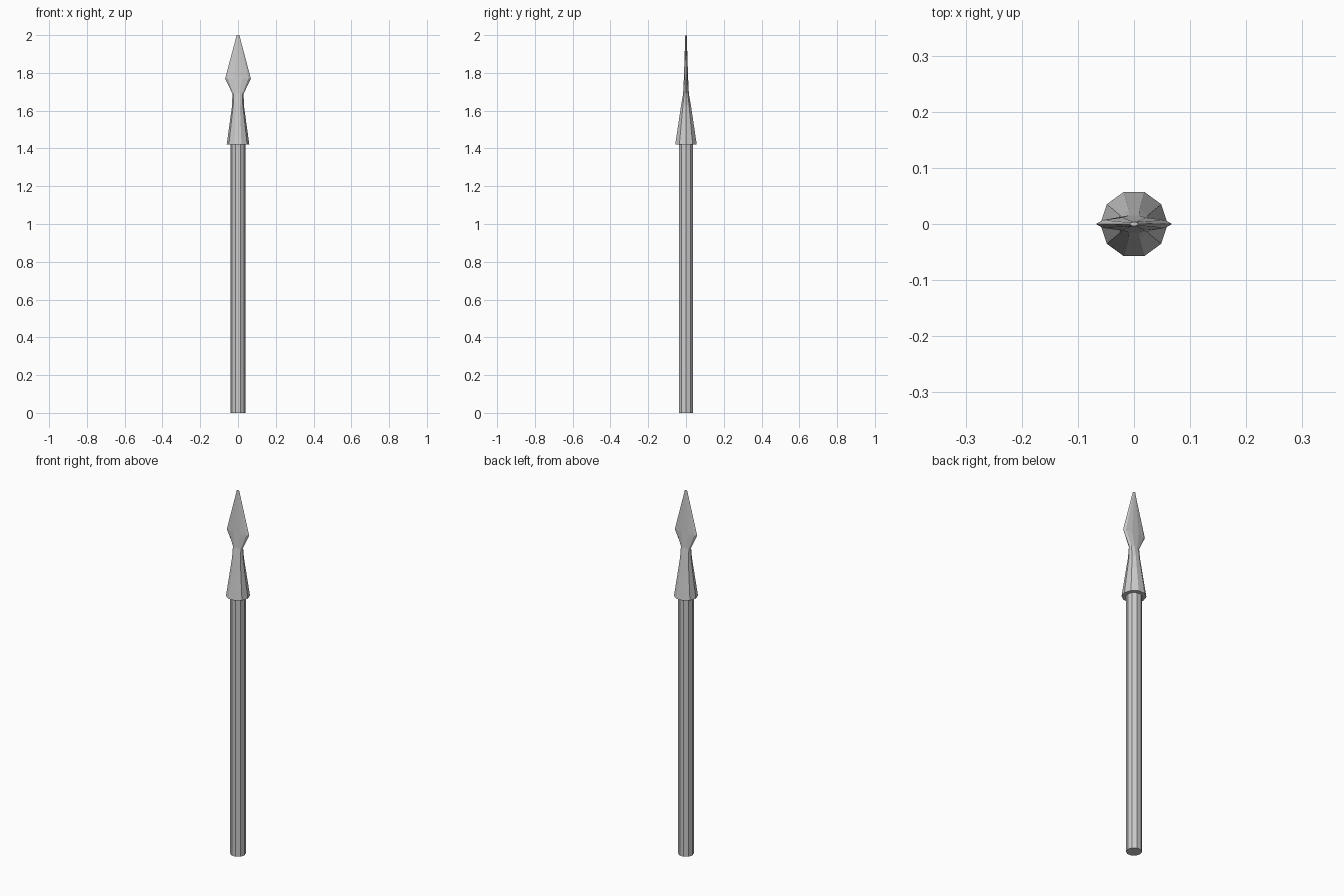
import bpy, bmesh
from math import cos, sin, pi

if "Cube" in bpy.data.objects:
    bpy.data.objects.remove(bpy.data.objects["Cube"])

SIDES = 10


def loft(name, rings):
    """Closed flat-faced loft through ten-sided rings given as (z, rx, ry)."""
    bm = bmesh.new()
    loops = []
    for z, rx, ry in rings:
        loops.append([bm.verts.new((rx * cos(2 * pi * i / SIDES),
                                    ry * sin(2 * pi * i / SIDES), z))
                      for i in range(SIDES)])
    for low, high in zip(loops, loops[1:]):
        for i in range(SIDES):
            j = (i + 1) % SIDES
            bm.faces.new((low[i], low[j], high[j], high[i]))
    bm.faces.new(loops[0][::-1])
    bm.faces.new(loops[-1])
    mesh = bpy.data.meshes.new(name)
    bm.to_mesh(mesh)
    bm.free()
    obj = bpy.data.objects.new(name, mesh)
    bpy.context.collection.objects.link(obj)
    return obj


# Straight shaft, ending at the underside of the socket
loft("shaft", [(0, 0.039, 0.039), (1.42, 0.039, 0.039)])

# Spearhead: round socket narrowing to a neck, then a flattened leaf blade
loft("spearhead", [
    (1.42, 0.06, 0.06),
    (1.63, 0.031, 0.027),
    (1.69, 0.030, 0.016),
    (1.77, 0.068, 0.012),
    (2.00, 0.007, 0.004),
])
